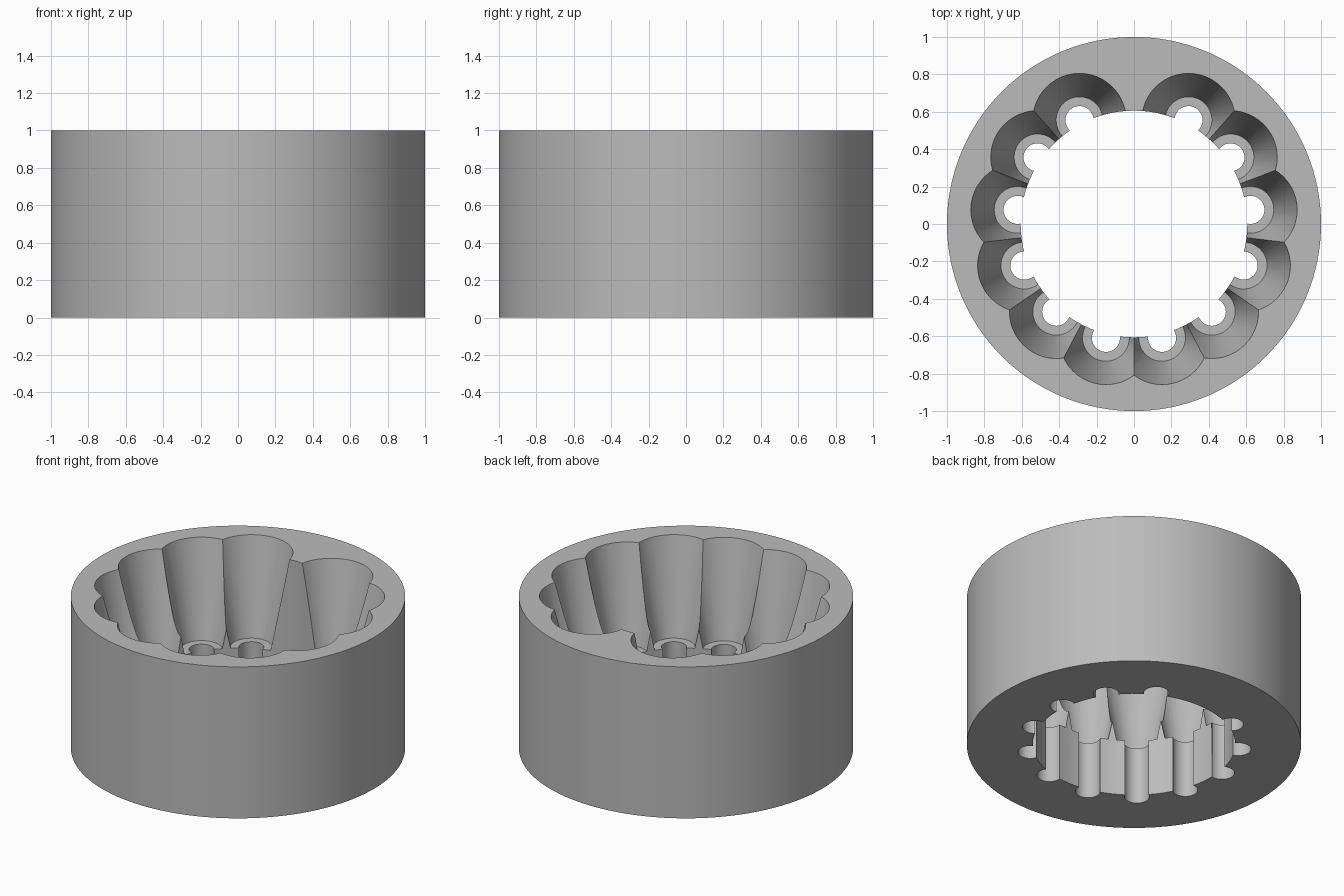
import bpy, bmesh, math
from mathutils import Matrix

cube = bpy.data.objects.get("Cube")
if cube:
    bpy.data.objects.remove(cube, do_unlink=True)

SLOTS = 13            # equal divisions; the one at the back stays solid
SLOT_CIRCLE = 0.627   # radius on which the pockets sit
BORE = 0.606
FLOOR = 0.375         # height of the ledge at the bottom of each pocket

metal = bpy.data.materials.new("grey_metal")
metal.use_nodes = True
colour = (0.5, 0.5, 0.5, 1)
metal.diffuse_color = colour
metal.node_tree.nodes["Principled BSDF"].inputs["Base Color"].default_value = colour


def lathe(name, profile, segments, location=(0, 0, 0)):
    """Closed solid turned from (radius, height) points, bottom to top."""
    bm = bmesh.new()
    rings = []
    for r, z in profile:
        rings.append([bm.verts.new((r * math.cos(a), r * math.sin(a), z))
                      for a in (2 * math.pi * i / segments for i in range(segments))])
    for low, high in zip(rings, rings[1:]):
        for i in range(segments):
            j = (i + 1) % segments
            bm.faces.new((low[i], low[j], high[j], high[i]))
    bm.faces.new(rings[0][::-1])
    bm.faces.new(rings[-1])
    bm.transform(Matrix.Translation(location))
    mesh = bpy.data.meshes.new(name)
    bm.to_mesh(mesh)
    bm.free()
    mesh.materials.append(metal)
    obj = bpy.data.objects.new(name, mesh)
    bpy.context.collection.objects.link(obj)
    return obj


# Outer body
body = lathe("ring_body", [(1, 0), (1, 1)], 128)

# Central bore
cutters = [lathe("bore_cutter", [(BORE, -0.1), (BORE, 1.2)], 96)]

# Tapered pockets, each with a narrow slot through its floor
taper = (0.25 - 0.125) / (1 - FLOOR)
pocket = [(0.075, -0.1), (0.075, FLOOR), (0.125, FLOOR), (0.25 + 0.1 * taper, 1.1)]
for k in range(1, SLOTS):
    a = math.pi / 2 + 2 * math.pi * k / SLOTS
    spot = (SLOT_CIRCLE * math.cos(a), SLOT_CIRCLE * math.sin(a), 0)
    cutters.append(lathe("pocket_cutter", pocket, 48, spot))

# Cut everything out of the body
bpy.ops.object.select_all(action='DESELECT')
bpy.context.view_layer.objects.active = body
body.select_set(True)
for cutter in cutters:
    cutter.hide_render = True
    mod = body.modifiers.new("cut", 'BOOLEAN')
    mod.operation = 'DIFFERENCE'
    mod.solver = 'EXACT'
    mod.object = cutter
    bpy.ops.object.modifier_apply(modifier=mod.name)
    bpy.data.objects.remove(cutter, do_unlink=True)

bpy.ops.object.shade_smooth_by_angle(angle=math.radians(30))
